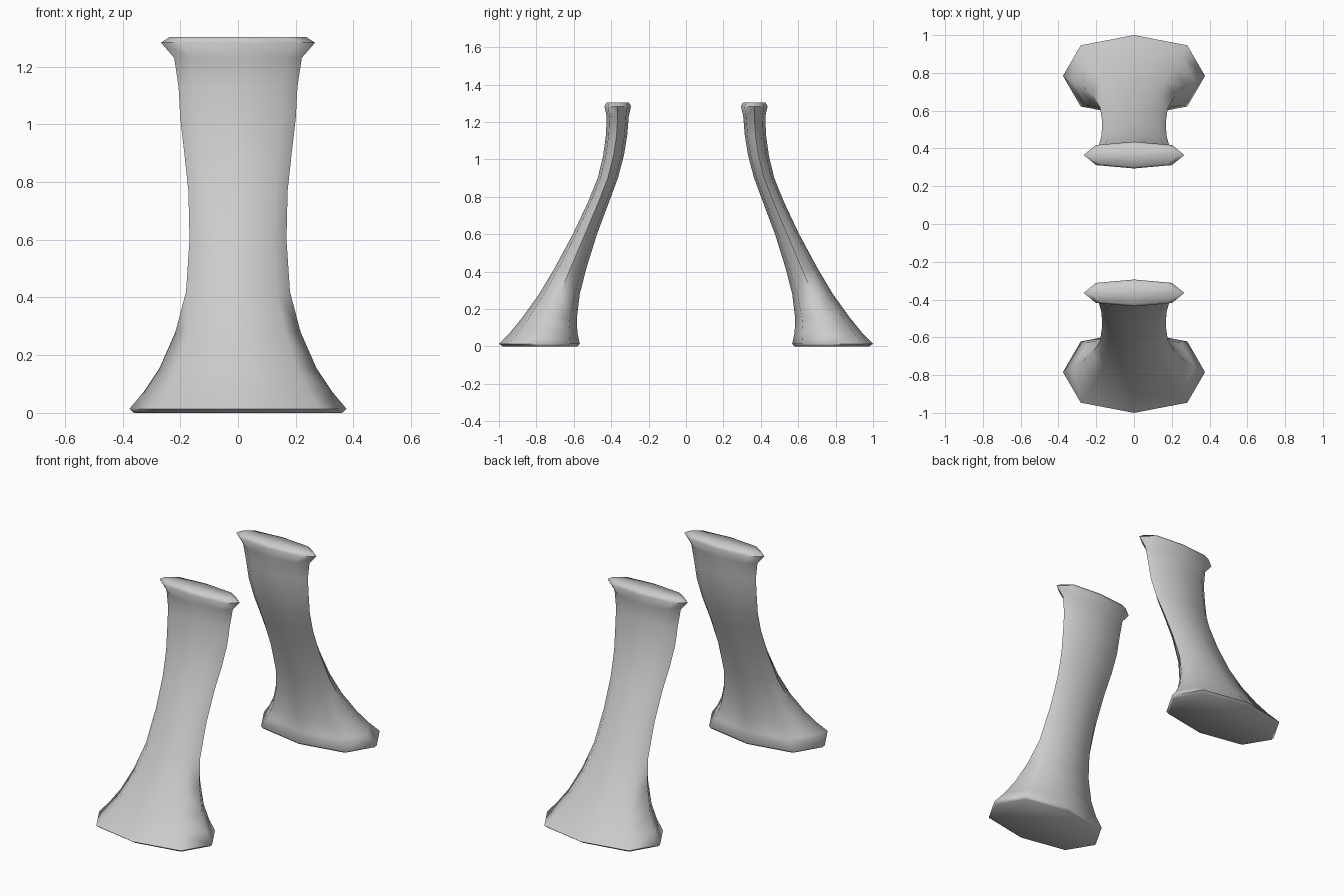
import bpy, bmesh

if "Cube" in bpy.data.objects:
    bpy.data.objects.remove(bpy.data.objects["Cube"])

# Ring profile: height, half width, inner y, outer y
RINGS = [
    (0.000, 0.362, 0.580, 0.980),
    (0.014, 0.376, 0.568, 1.000),
    (0.075, 0.325, 0.581, 0.940),
    (0.155, 0.272, 0.583, 0.875),
    (0.280, 0.217, 0.568, 0.785),
    (0.420, 0.180, 0.532, 0.702),
    (0.600, 0.168, 0.476, 0.605),
    (0.770, 0.172, 0.412, 0.525),
    (0.900, 0.186, 0.364, 0.472),
    (1.020, 0.200, 0.332, 0.443),
    (1.130, 0.206, 0.314, 0.428),
    (1.230, 0.221, 0.306, 0.424),
    (1.283, 0.267, 0.294, 0.436),
    (1.303, 0.235, 0.304, 0.426),
]
# Eight-sided unit section
SECTION = [(0, 1), (-.75, .75), (-1, 0), (-.75, -.75),
           (0, -1), (.75, -.75), (1, 0), (.75, .75)]


def make_leg(name, side):
    bm = bmesh.new()
    rings = []
    for z, w, y0, y1 in RINGS:
        mid, half = (y0 + y1) / 2, (y1 - y0) / 2
        rings.append([bm.verts.new((u * w, side * (mid + v * half), z))
                      for u, v in SECTION])
    # Side walls
    for a, b in zip(rings, rings[1:]):
        for i in range(8):
            j = (i + 1) % 8
            bm.faces.new((a[i], a[j], b[j], b[i]))
    # Flat foot and slightly domed top
    bm.faces.new(rings[0])
    top = bm.faces.new(rings[-1])
    bmesh.ops.poke(bm, faces=[top], offset=0.006 * (1 if top.normal.z >= 0 else -1))
    bmesh.ops.recalc_face_normals(bm, faces=bm.faces)
    mesh = bpy.data.meshes.new(name)
    bm.to_mesh(mesh)
    bm.free()
    ob = bpy.data.objects.new(name, mesh)
    bpy.context.collection.objects.link(ob)
    return ob


# Mirrored pair of curved legs
for name, side in (("front_leg", -1), ("back_leg", 1)):
    leg = make_leg(name, side)
    bpy.ops.object.select_all(action='DESELECT')
    leg.select_set(True)
    bpy.context.view_layer.objects.active = leg
    bpy.ops.object.shade_smooth_by_angle(angle=1.2)
